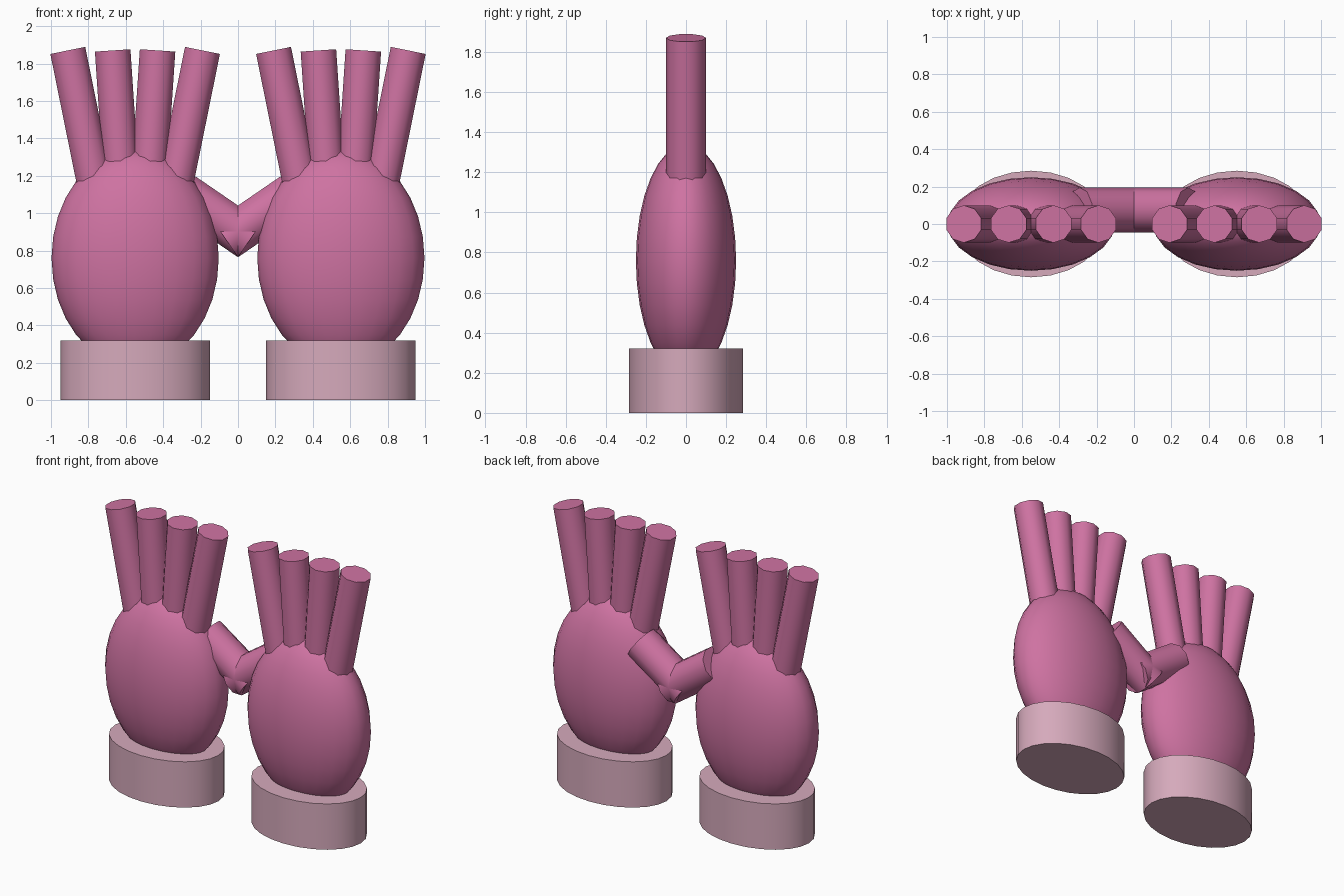
import bpy, math

if "Cube" in bpy.data.objects:
    bpy.data.objects.remove(bpy.data.objects["Cube"])

def material(name, rgb):
    m = bpy.data.materials.new(name)
    m.diffuse_color = (*rgb, 1)
    m.use_nodes = True
    m.node_tree.nodes["Principled BSDF"].inputs["Base Color"].default_value = m.diffuse_color
    return m

PINK = material("pink", (0.62, 0.17, 0.36))
PALE = material("pale_pink", (0.67, 0.40, 0.50))

def finish(name, mat, scale=(1, 1, 1)):
    ob = bpy.context.object
    ob.name = name
    ob.scale = scale
    ob.data.materials.append(mat)
    bpy.ops.object.transform_apply(location=False, rotation=False, scale=True)
    bpy.ops.object.shade_smooth_by_angle(angle=math.radians(40))
    return ob

def cylinder(name, mat, sides, r, depth, loc, tilt=0, scale=(1, 1, 1)):
    bpy.ops.mesh.primitive_cylinder_add(vertices=sides, radius=r, depth=depth,
                                        location=loc, rotation=(0, tilt, 0))
    return finish(name, mat, scale)

for side, s in (("left", -1), ("right", 1)):
    cx = 0.55 * s
    # cuff
    cylinder(side + "_cuff", PALE, 24, 1, 0.32, (cx, 0, 0.16), 0, (0.4, 0.285, 1))
    # palm
    bpy.ops.mesh.primitive_uv_sphere_add(segments=24, ring_count=16, radius=1,
                                         location=(cx, 0, 0.76))
    finish(side + "_palm", PINK, (0.447, 0.25, 0.58))
    # fanned fingers, placed back from their tips
    for i in range(4):
        f = (i - 1.5) / 1.5
        tilt, length = 0.2 * f, 0.8
        cylinder(f"{side}_finger_{i + 1}", PINK, 10, 0.1, length,
                 (cx + 0.36 * f - math.sin(tilt) * length / 2, 0,
                  1.87 - math.cos(tilt) * length / 2), tilt)
    # thumb, sloping down to meet its twin in the middle
    cylinder(side + "_thumb", PINK, 10, 0.12, 0.43, (0.113 * s, 0.075, 0.98), 0.97 * s)
